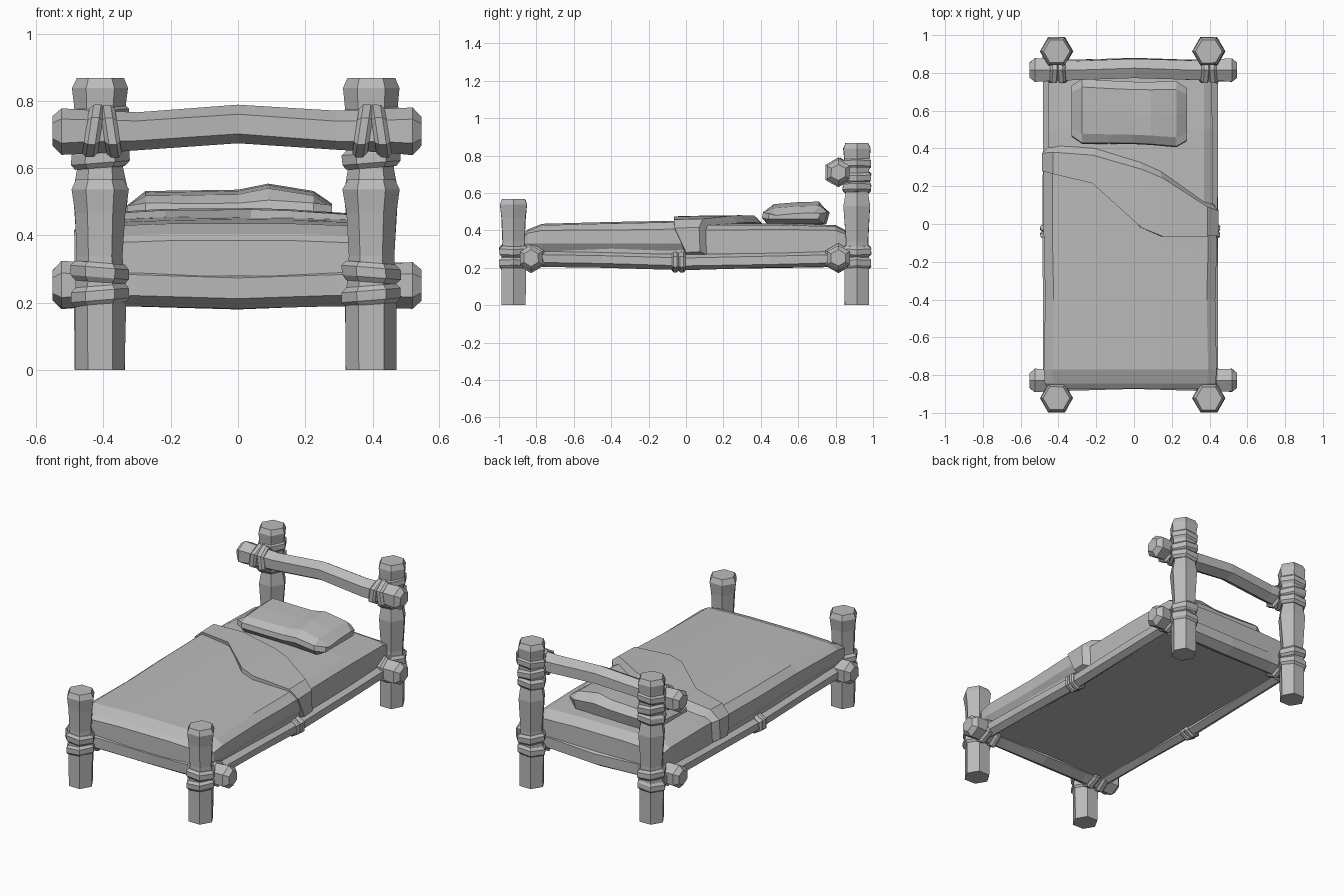
import bpy, bmesh, math, random

random.seed(4)
if "Cube" in bpy.data.objects:
    bpy.data.objects.remove(bpy.data.objects["Cube"])

grey = bpy.data.materials.new("plain grey")
grey.use_nodes = True
grey.diffuse_color = (0.5, 0.5, 0.5, 1)
grey.node_tree.nodes["Principled BSDF"].inputs["Base Color"].default_value = (0.5, 0.5, 0.5, 1)


def loft(name, rings):
    """Closed skin over matching rings of points, with flat end caps."""
    bm = bmesh.new()
    rows = [[bm.verts.new(p) for p in ring] for ring in rings]
    n = len(rows[0])
    for a, b in zip(rows, rows[1:]):
        for i in range(n):
            j = (i + 1) % n
            bm.faces.new((a[i], a[j], b[j], b[i]))
    bm.faces.new(rows[0])
    bm.faces.new(rows[-1])
    bmesh.ops.recalc_face_normals(bm, faces=bm.faces)
    mesh = bpy.data.meshes.new(name)
    bm.to_mesh(mesh)
    bm.free()
    mesh.materials.append(grey)
    obj = bpy.data.objects.new(name, mesh)
    bpy.context.collection.objects.link(obj)
    return obj


def hexagon(centre, r, axis, wobble=0.0, tilt=0.0):
    """Six points around a centre, facing along the given axis."""
    x, y, z = centre
    ring = []
    for k in range(6):
        a = k * math.pi / 3
        q = r + random.uniform(-wobble, wobble)
        c, s = q * math.cos(a), q * math.sin(a)
        ring.append({"x": (x + tilt * c, y + s, z + c),
                     "y": (x + s, y + tilt * c, z + c),
                     "z": (x + c, y + s, z + tilt * c)}[axis])
    return ring


def log(name, axis, stations, wobble=0.003):
    return loft(name, [hexagon(c, r, axis, wobble) for c, r in stations])


def rope(name, axis, centre, r, width, tilt=0.0):
    """A chunky bevelled band around a log."""
    rings = []
    for t, k in ((-0.5, 0.84), (-0.25, 1), (0.25, 1), (0.5, 0.84)):
        c = list(centre)
        c["xyz".index(axis)] += t * width
        rings.append(hexagon(c, r * k, axis, 0.002, tilt))
    loft(name, rings)


# Posts with their rope bands
for side, x in (("right", -0.41), ("left", 0.396)):
    for end, y, top in (("front", -0.922, 0.567), ("back", 0.914, 0.868)):
        name = f"{end}_{side}_post"
        profile = [(0, 0.074), (0.2, 0.076), (0.34, 0.068), (top - 0.1, 0.074),
                   (top - 0.03, 0.084), (top, 0.07)]
        if end == "back":
            profile[3:4] = [(0.53, 0.082), (0.6, 0.068), (top - 0.08, 0.078)]
        log(name, "z", [((x, y, z), r) for z, r in profile], 0.002)
        heights = [0.222, 0.29] + ([0.63, 0.685, 0.755] if end == "back" else [])
        for i, z in enumerate(heights):
            rope(f"{name}_rope_{i}", "z", (x, y, z), 0.087, 0.058, 0.08 * (-1) ** i)


# Cross rails with flared ends
def cross_rail(name, y, z, r, bow):
    half = [(0.552, 0.045), (0.525, 0.07), (0.45, 0.066), (0.3, r)]
    stations = [((-x, y, z), q) for x, q in half]
    stations.append(((0, y + 0.01, z + bow), r))
    stations += [((x - 0.006, y, z), q) for x, q in reversed(half)]
    log(name, "x", stations)
    for i, x in enumerate((-0.43, -0.378, 0.372, 0.424)):
        rope(f"{name}_rope_{i}", "x", (x, y, z), 0.079, 0.045, 0.15 * (-1) ** i)


cross_rail("head_rail", 0.815, 0.71, 0.058, 0.02)
cross_rail("foot_rail", -0.828, 0.252, 0.062, -0.01)
cross_rail("lower_head_rail", 0.815, 0.252, 0.062, -0.01)

# Long side rails
for side, x in (("right", -0.447), ("left", 0.407)):
    name = f"{side}_side_rail"
    log(name, "y", [((x, y, z), 0.042) for y, z in
                    ((-0.9, 0.25), (-0.45, 0.243), (0, 0.232), (0.45, 0.24), (0.9, 0.25))])
    for i, y in enumerate((-0.057, -0.022)):
        rope(f"{name}_rope_{i}", "y", (x, y, 0.232), 0.057, 0.036)


# Mattress and blanket share one padded cross-section
def padding(y, w, shoulder, top, base, skew=0.0):
    half = [(0.93, base), (1, base + 0.05), (1, shoulder), (0.9, top - 0.008), (0.4, top)]
    pts = [(-k * w, z) for k, z in half] + [(k * w, z) for k, z in reversed(half)]
    return [(px - 0.02, y + skew * px, z) for px, z in pts]


loft("mattress", [padding(y, w, s, t, 0.225) for y, w, s, t in (
    (-0.85, 0.41, 0.36, 0.38), (-0.8, 0.43, 0.39, 0.42), (0, 0.435, 0.4, 0.435),
    (0.5, 0.435, 0.405, 0.437), (0.8, 0.432, 0.4, 0.428), (0.865, 0.42, 0.375, 0.395))])
loft("blanket", [padding(y, w, s, t, 0.28, k) for y, w, s, t, k in (
    (-0.872, 0.435, 0.36, 0.385, 0), (-0.845, 0.452, 0.385, 0.405, 0),
    (-0.77, 0.458, 0.4, 0.435, 0), (-0.4, 0.45, 0.402, 0.445, 0),
    (-0.1, 0.458, 0.405, 0.45, -0.1), (0.17, 0.458, 0.41, 0.455, -0.36))])

# Turned-down edge of the blanket, draped over both sides
fold = []
for x, low, high, z in (
        (-0.485, 0.29, 0.4, 0.29), (-0.487, 0.28, 0.41, 0.412), (-0.43, 0.265, 0.415, 0.462),
        (-0.22, 0.215, 0.4, 0.475), (0.04, -0.02, 0.325, 0.477), (0.15, -0.065, 0.28, 0.474),
        (0.39, -0.065, 0.125, 0.458), (0.447, -0.06, 0.105, 0.412), (0.447, 0, 0.11, 0.282)):
    inner_x, inner_z = x * 0.93, z - (0.035 if abs(x) < 0.44 else 0.012)
    fold.append([(inner_x, low, inner_z), (x, low, z),
                 (x, high - 0.035, z + 0.004), (inner_x, high, inner_z)])
loft("blanket_fold", fold)

# Pillow, plumper toward the back
pillow = []
for x, depth, low, top in ((-0.33, 0.135, 0.46, 0.485), (-0.275, 0.172, 0.435, 0.528),
                           (-0.13, 0.167, 0.43, 0.53), (0, 0.165, 0.43, 0.532),
                           (0.09, 0.167, 0.43, 0.55), (0.225, 0.175, 0.435, 0.528),
                           (0.28, 0.14, 0.46, 0.49)):
    mid = (low + top) / 2
    section = ((-0.85, low), (-1, mid - 0.015), (-0.97, mid + 0.015), (-0.7, top - 0.01),
               (0, top), (0.75, top + 0.004), (1, mid + 0.015), (0.9, low))
    pillow.append([(x, 0.588 - 0.03 * x + k * depth, z) for k, z in section])
loft("pillow", pillow)
